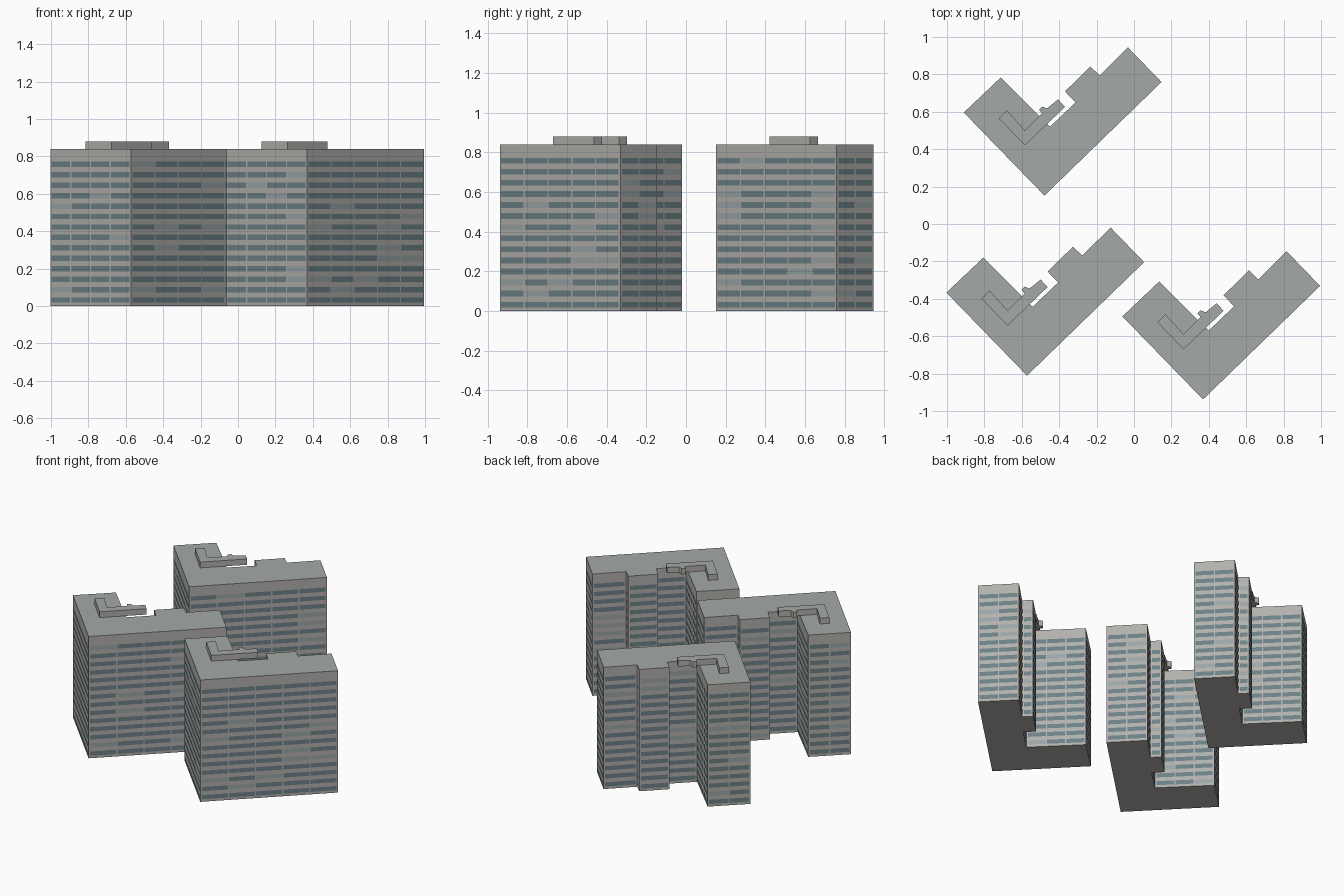
import bpy, bmesh, random
from mathutils import Vector

if "Cube" in bpy.data.objects:
    bpy.data.objects.remove(bpy.data.objects["Cube"])

random.seed(4)

def material(name, rgb):
    m = bpy.data.materials.new(name)
    m.diffuse_color = (*rgb, 1)
    m.use_nodes = True
    m.node_tree.nodes["Principled BSDF"].inputs["Base Color"].default_value = m.diffuse_color
    return m

WALL = material("concrete", (0.45, 0.44, 0.42))
ROOF = material("roof_grey", (0.37, 0.40, 0.385))
GLASS = material("dark_glass", (0.15, 0.22, 0.245))
PALE = material("pale_glass", (0.33, 0.38, 0.39))

# Building footprint, counter-clockwise, with window columns for the wall starting at each corner
FOOTPRINT = [
    (-0.910, 0.596, 4), (-0.479, 0.152, 5), (0.147, 0.759, 2), (-0.032, 0.944, 1),
    (-0.184, 0.794, 1), (-0.233, 0.842, 1), (-0.369, 0.709, 1), (-0.313, 0.650, 1),
    (-0.449, 0.520, 3), (-0.713, 0.783, 2)]
# Rooftop plant room, counter-clockwise
PLANT = [
    (-0.722, 0.564), (-0.583, 0.420), (-0.369, 0.626), (-0.406, 0.666), (-0.465, 0.618),
    (-0.492, 0.628), (-0.508, 0.612), (-0.492, 0.591), (-0.583, 0.500), (-0.679, 0.607)]

HEIGHT, PLANT_TOP = 0.84, 0.88
FLOORS, FLOOR_STEP, FIRST_Z, WIN_H = 14, 0.0558, 0.032, 0.029
OFFSETS = {"north": (0, 0), "west": (-0.093, -0.963), "east": (0.848, -1.09)}

def finish(name, bm, mats):
    me = bpy.data.meshes.new(name)
    bm.to_mesh(me)
    bm.free()
    for m in mats:
        me.materials.append(m)
    ob = bpy.data.objects.new(name, me)
    bpy.context.collection.objects.link(ob)
    return ob

def prism(name, points, z0, z1, offset):
    """Upright block from a counter-clockwise outline, with its own roof colour."""
    bm = bmesh.new()
    rings = [[bm.verts.new((x + offset[0], y + offset[1], z)) for x, y in points]
             for z in (z0, z1)]
    low, high = rings
    n = len(points)
    bm.faces.new(low[::-1])
    bm.faces.new(high).material_index = 1
    for i in range(n):
        j = (i + 1) % n
        bm.faces.new((low[i], low[j], high[j], high[i]))
    return finish(name, bm, (WALL, ROOF))

def windows(name, offset):
    """Ribbon window panes on every wall and floor."""
    bm = bmesh.new()
    off = Vector((*offset, 0))
    for i, (x, y, cols) in enumerate(FOOTPRINT):
        a = Vector((x, y, 0)) + off
        nx, ny, _ = FOOTPRINT[(i + 1) % len(FOOTPRINT)]
        b = Vector((nx, ny, 0)) + off
        d = (b - a).normalized()
        out = Vector((d.y, -d.x, 0)) * 0.0015
        margin, gap = 0.010, 0.008
        pitch = ((b - a).length - 2 * margin + gap) / cols
        for f in range(FLOORS):
            z = FIRST_Z + f * FLOOR_STEP
            for c in range(cols):
                s = margin + c * pitch
                e = s + pitch - gap
                quad = [(s, -1), (e, -1), (e, 1), (s, 1)]
                vs = [bm.verts.new(a + d * t + out + Vector((0, 0, z + k * WIN_H / 2)))
                      for t, k in quad]
                bm.faces.new(vs).material_index = int(random.random() < 0.12)
    return finish(name, bm, (GLASS, PALE))

# Three identical blocks
outline = [(x, y) for x, y, _ in FOOTPRINT]
for label, offset in OFFSETS.items():
    prism(label + "_tower", outline, 0, HEIGHT, offset)
    prism(label + "_plant_room", PLANT, HEIGHT, PLANT_TOP, offset)
    windows(label + "_windows", offset)
